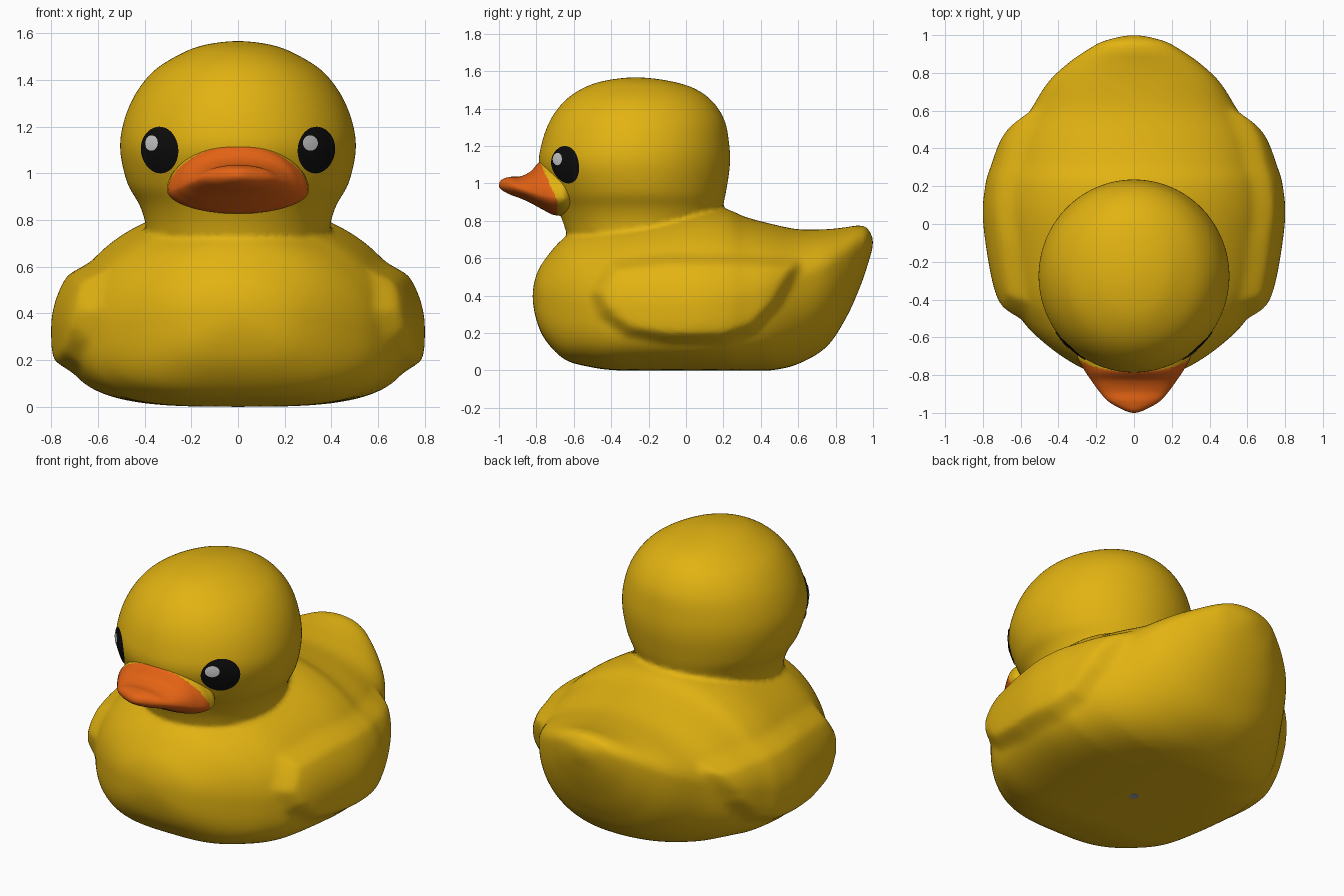
import bpy, bmesh, math
from mathutils import Vector

if "Cube" in bpy.data.objects:
    bpy.data.objects.remove(bpy.data.objects["Cube"])


def material(name, rgb):
    m = bpy.data.materials.new(name)
    m.diffuse_color = (*rgb, 1)
    m.use_nodes = True
    m.node_tree.nodes["Principled BSDF"].inputs["Base Color"].default_value = m.diffuse_color
    return m


YELLOW = material("yellow", (0.76, 0.45, 0.006))
ORANGE = material("orange", (0.78, 0.125, 0.007))
BLACK = material("black", (0.004, 0.004, 0.004))
WHITE = material("highlight", (0.62, 0.62, 0.62))
GREY = material("grey", (0.35, 0.35, 0.35))


def spline(keys, sub):
    """Catmull-Rom through the keys; the ends are mirrored so poles come out round."""
    def ghost(end, near):
        return [near[0]] + [2 * a - b for a, b in zip(end[1:], near[1:])]
    p = [ghost(keys[0], keys[1])] + [list(k) for k in keys] + [ghost(keys[-1], keys[-2])]
    out = []
    for i in range(1, len(p) - 2):
        for j in range(sub):
            t = j / sub
            out.append([0.5 * (2 * b + (c - a) * t + (2 * a - 5 * b + 4 * c - d) * t * t
                               + (3 * b - a - 3 * c + d) * t ** 3)
                        for a, b, c, d in zip(*p[i - 1:i + 3])])
    return out + [list(keys[-1])]


def loft(bm, rings, cap_start=False):
    rows = [[bm.verts.new(v) for v in r] for r in rings]
    n = len(rows[0])
    for a, b in zip(rows, rows[1:]):
        for i in range(n):
            k = (i + 1) % n
            bm.faces.new((a[i], a[k], b[k], b[i]))
    if cap_start:
        bm.faces.new(rows[0])


def finish(bm, name, mats, clean=True):
    if clean:
        bmesh.ops.remove_doubles(bm, verts=bm.verts[:], dist=1e-5)
        bmesh.ops.recalc_face_normals(bm, faces=bm.faces[:])
    me = bpy.data.meshes.new(name)
    for f in bm.faces:
        f.smooth = True
    bm.to_mesh(me)
    bm.free()
    for m in mats:
        me.materials.append(m)
    ob = bpy.data.objects.new(name, me)
    bpy.context.collection.objects.link(ob)
    return ob


def section(y, top, bot, w, mid, n, low_exp):
    """Upright cross-section: round above the widest line, squarer below."""
    ring = []
    for i in range(n):
        t = 2 * math.pi * i / n
        c, s = math.cos(t), math.sin(t)
        e = 2 / (2 if s >= 0 else low_exp)
        h = top - mid if s >= 0 else mid - bot
        ring.append(Vector((w * math.copysign(abs(c) ** e, c), y,
                            mid + h * math.copysign(abs(s) ** e, s))))
    return ring


# body keys: y, top, bottom, half width, height of widest line
BODY = [(-.82, .40, .40, 0, .40), (-.80, .51, .27, .17, .39), (-.75, .60, .16, .30, .38),
        (-.65, .71, .06, .45, .36), (-.52, .77, .02, .585, .34), (-.35, .82, 0, .68, .33),
        (0, .87, 0, .74, .33), (.2, .865, 0, .73, .35), (.32, .82, 0, .695, .38),
        (.45, .785, 0, .645, .42), (.6, .755, .035, .55, .47), (.75, .755, .125, .455, .54),
        (.85, .765, .27, .35, .60), (.92, .775, .42, .25, .65), (.97, .76, .56, .155, .69),
        (1.0, .69, .69, 0, .69)]
# head keys: z, front y, back y, half width
HEAD = [(.70, -.62, .15, .38), (.80, -.66, .18, .40), (.87, -.69, .195, .425),
        (.96, -.735, .215, .475), (1.10, -.785, .235, .505), (1.22, -.77, .23, .49),
        (1.34, -.725, .205, .44), (1.44, -.65, .14, .36), (1.51, -.55, .04, .25),
        (1.55, -.43, -.1, .145), (1.567, -.27, -.27, 0)]
# bill keys, same columns as the body
BILL = [(-1, .99, .99, 0, .99), (-.985, 1.02, .965, .055, .99), (-.94, 1.035, .94, .135, .985),
        (-.885, 1.038, .92, .185, .97), (-.83, 1.065, .895, .225, .955),
        (-.775, 1.12, .865, .262, .94), (-.70, 1.12, .83, .30, .93),
        (-.62, 1.08, .84, .27, .93), (-.52, .93, .93, 0, .93)]
# wing outline in the side view (y, z)
WING = [(-.53, .42), (-.47, .28), (-.32, .17), (-.1, .13), (.2, .13), (.38, .19),
        (.52, .34), (.63, .55), (.60, .61), (.3, .63), (-.1, .635), (-.42, .60)]


def wing_depth(y, z):
    """Distance inside the wing outline, zero outside."""
    inside, best = False, 9
    for (y0, z0), (y1, z1) in zip(WING, WING[1:] + WING[:1]):
        dy, dz = y1 - y0, z1 - z0
        t = max(0, min(1, ((y - y0) * dy + (z - z0) * dz) / (dy * dy + dz * dz)))
        best = min(best, math.hypot(y - y0 - t * dy, z - z0 - t * dz))
        if (z0 > z) != (z1 > z) and y < y0 + (z - z0) * dy / dz:
            inside = not inside
    return best if inside else 0


# body with raised wings, fused with the head into one skin
bm = bmesh.new()
rings = []
for y, top, bot, w, mid in spline(BODY, 8):
    f = max(0, min(1, (y - .25) / .5))
    ring = section(y, top, max(bot, 0), w, mid, 160, 3.2 - 1.0 * f)
    for v in ring:
        if abs(v.x) > .2:
            d = min(1, wing_depth(v.y, v.z) / .08)
            v.x += math.copysign(.058 * d * d * (3 - 2 * d), v.x)
    rings.append(ring)
loft(bm, rings)

head_rows = spline(HEAD, 8)


def head_ring_point(row, a, lift=0):
    z, yf, yb, w = row
    return Vector(((w + lift) * math.sin(a),
                   (yf + yb) / 2 - ((yb - yf) / 2 + lift) * math.cos(a), z))


loft(bm, [[head_ring_point(r, 2 * math.pi * i / 96) for i in range(96)] for r in head_rows], True)
body = finish(bm, "body_and_head", [YELLOW])
rm = body.modifiers.new("fuse", 'REMESH')
rm.mode = 'VOXEL'
rm.voxel_size = 0.014
rm.use_smooth_shade = True
sm = body.modifiers.new("soften", 'SMOOTH')
sm.factor = 0.5
sm.iterations = 5

# bill, with its root painted like the head
bm = bmesh.new()
loft(bm, [section(y, t, b, w, m, 96, 2) for y, t, b, w, m in spline(BILL, 12)])
for f in bm.faces:
    c = f.calc_center_median()
    f.material_index = int(c.y > -.685 - .45 * max(0, c.z - .9))
finish(bm, "bill", [ORANGE, YELLOW])


# eyes and highlights: thin plates following the head
def head_point(a, z, lift):
    for r0, r1 in zip(head_rows, head_rows[1:]):
        if r0[0] <= z <= r1[0]:
            t = (z - r0[0]) / (r1[0] - r0[0])
            return head_ring_point([p + (q - p) * t for p, q in zip(r0, r1)], a, lift)


def plate(name, a, z, ra, rz, lift, mat):
    bm = bmesh.new()
    n, rows = 40, []
    mid = bm.verts.new(head_point(a, z, lift))
    for k in range(1, 7):
        r = k / 6
        rows.append([bm.verts.new(head_point(a + ra * r * math.cos(2 * math.pi * i / n),
                                             z + rz * r * math.sin(2 * math.pi * i / n), lift))
                     for i in range(n)])
    for i in range(n):
        j = (i + 1) % n
        bm.faces.new((mid, rows[0][i], rows[0][j]))
        for p, q in zip(rows, rows[1:]):
            bm.faces.new((p[i], q[i], q[j], p[j]))
    finish(bm, name, [mat], clean=False)


for side, s, shine in (("right", 1, .65), ("left", -1, -.81)):
    plate(side + "_eye", s * .74, 1.10, .215, .10, .005, BLACK)
    plate(side + "_eye_highlight", shine, 1.13, .078, .033, .009, WHITE)

# small air plug under the base
bm = bmesh.new()
bmesh.ops.create_cone(bm, cap_ends=True, segments=24, radius1=.028, radius2=.028, depth=.008)
bmesh.ops.translate(bm, verts=bm.verts[:], vec=(0, 0, .003))
plug = finish(bm, "air_plug", [GREY])
for p in plug.data.polygons:
    p.use_smooth = False
